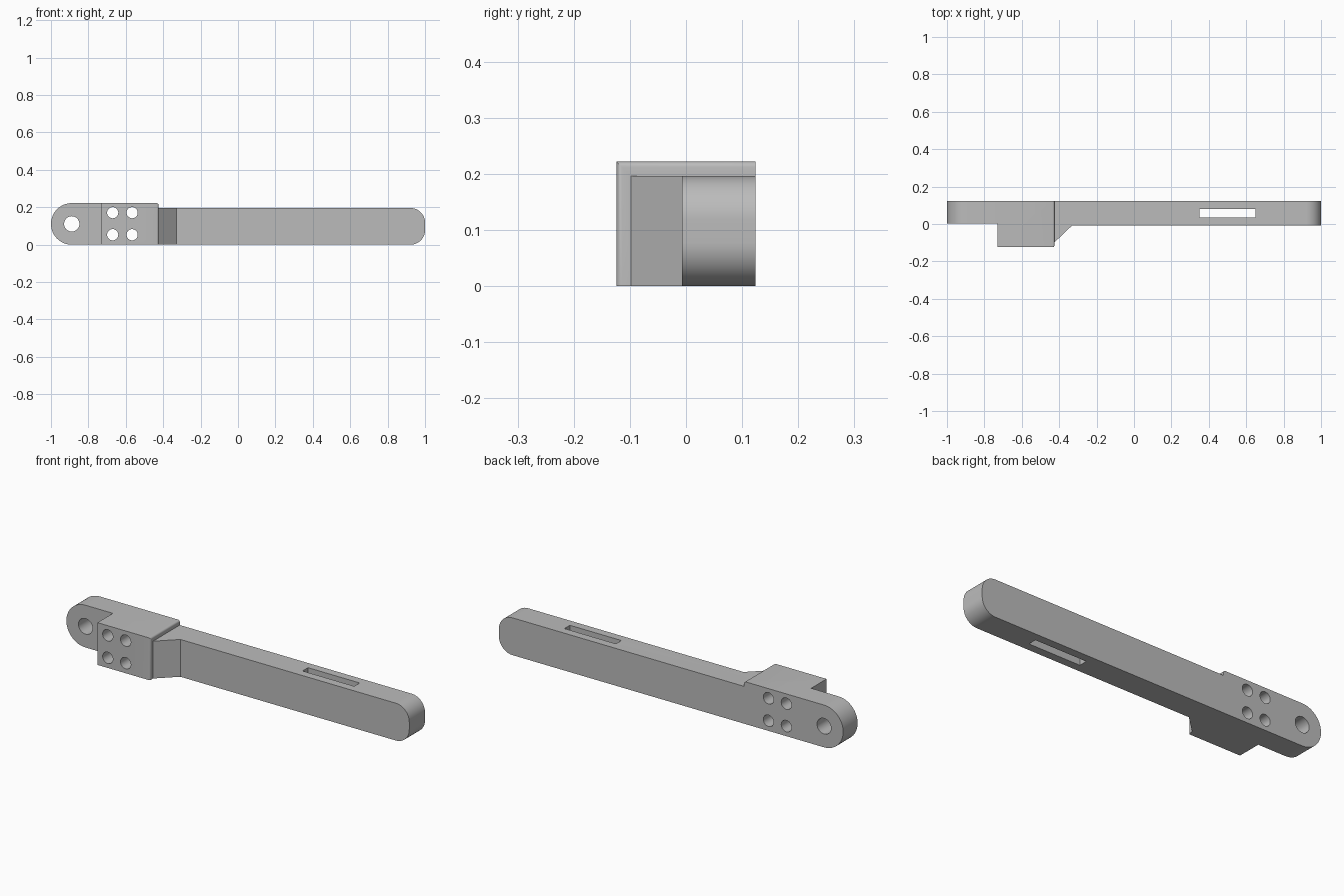
import bpy, bmesh
from math import sin, cos, pi
from mathutils import Matrix

if "Cube" in bpy.data.objects:
    bpy.data.objects.remove(bpy.data.objects["Cube"])

BACK, FRONT = 0.124, -0.124
BEAM_FRONT, EYE_FRONT = -0.007, 0.004
BEAM_H, HEAD_H = 0.196, 0.222
HEAD_X0, HEAD_X1 = -0.73, -0.425

grey = bpy.data.materials.new("plain_grey")
grey.use_nodes = True
grey.diffuse_color = (0.5, 0.5, 0.5, 1)
grey.node_tree.nodes["Principled BSDF"].inputs["Base Color"].default_value = (0.5, 0.5, 0.5, 1)


def make_object(name, bm):
    bmesh.ops.recalc_face_normals(bm, faces=bm.faces)
    mesh = bpy.data.meshes.new(name)
    bm.to_mesh(mesh)
    bm.free()
    mesh.materials.append(grey)
    obj = bpy.data.objects.new(name, mesh)
    bpy.context.scene.collection.objects.link(obj)
    return obj


def prism(points, offset):
    """Extrude a closed outline of 3D points along an offset."""
    bm = bmesh.new()
    face = bm.faces.new([bm.verts.new(p) for p in points])
    new = bmesh.ops.extrude_face_region(bm, geom=[face])["geom"]
    bmesh.ops.translate(bm, vec=offset,
                        verts=[v for v in new if isinstance(v, bmesh.types.BMVert)])
    return bm


def box(x0, x1, y0, y1, z0, z1):
    return prism([(x0, y0, z0), (x1, y0, z0), (x1, y1, z0), (x0, y1, z0)], (0, 0, z1 - z0))


def arc(cx, cz, r, start, end, steps):
    angles = [start + (end - start) * i / steps for i in range(steps + 1)]
    return [(cx + r * cos(a), cz + r * sin(a)) for a in angles]


def side_prism(outline, y0, y1):
    return prism([(x, y0, z) for x, z in outline], (0, y1 - y0, 0))


def combine(target, other, operation):
    mod = target.modifiers.new(other.name, 'BOOLEAN')
    mod.operation, mod.solver, mod.object = operation, 'EXACT', other
    bpy.context.view_layer.objects.active = target
    bpy.ops.object.modifier_apply(modifier=mod.name)
    bpy.data.objects.remove(other)


# Long beam with two rounded corners at its free end
r = 0.078
beam_outline = ([(-0.5, 0)] + arc(1 - r, r, r, -pi / 2, 0, 16)
                + arc(1 - r, BEAM_H - r, r, 0, pi / 2, 16) + [(-0.5, BEAM_H)])
arm = make_object("lever_arm", side_prism(beam_outline, BEAM_FRONT, BACK))

# Clamp block, softened on its front and top edges facing the beam
bm = box(HEAD_X0, HEAD_X1, FRONT, BACK, 0, HEAD_H)
soft = [e for e in bm.edges
        if all(v.co.x > HEAD_X1 - 0.01 for v in e.verts)
        and (all(v.co.y < 0 for v in e.verts) or all(v.co.z > 0.1 for v in e.verts))]
bmesh.ops.bevel(bm, geom=soft, offset=0.01, segments=4, profile=0.5, affect='EDGES')
block = make_object("clamp_block", bm)

# Rounded pivot eye
er = HEAD_H / 2
eye_outline = arc(-1 + er, er, er, pi / 2, 3 * pi / 2, 32) + [(-0.6, 0), (-0.6, HEAD_H)]
eye = make_object("pivot_eye", side_prism(eye_outline, EYE_FRONT, BACK))

# Sloped gusset between block and beam
gusset_plan = [(-0.5, 0.03), (-0.5, -0.098), (HEAD_X1, -0.098), (-0.33, BEAM_FRONT), (-0.33, 0.03)]
gusset = make_object("gusset", prism([(x, y, 0) for x, y in gusset_plan], (0, 0, BEAM_H)))

for part in (block, eye, gusset):
    combine(arm, part, 'UNION')

# Vertical slot through the beam
combine(arm, make_object("slot_cutter", box(0.35, 0.65, 0.036, 0.081, -0.1, 0.4)), 'DIFFERENCE')

# Pivot hole and four bolt holes, bored front to back
holes = [(-1 + er, er, 0.041)] + [(x, z, 0.03) for x in (-0.67, -0.566) for z in (0.053, 0.171)]
for x, z, radius in holes:
    bm = bmesh.new()
    bmesh.ops.create_cone(bm, cap_ends=True, segments=32, radius1=radius, radius2=radius, depth=1,
                          matrix=Matrix.Translation((x, 0, z)) @ Matrix.Rotation(pi / 2, 4, 'X'))
    combine(arm, make_object("hole_cutter", bm), 'DIFFERENCE')

bpy.ops.object.select_all(action='DESELECT')
arm.select_set(True)
bpy.context.view_layer.objects.active = arm
bpy.ops.object.shade_smooth_by_angle(angle=pi / 6)
